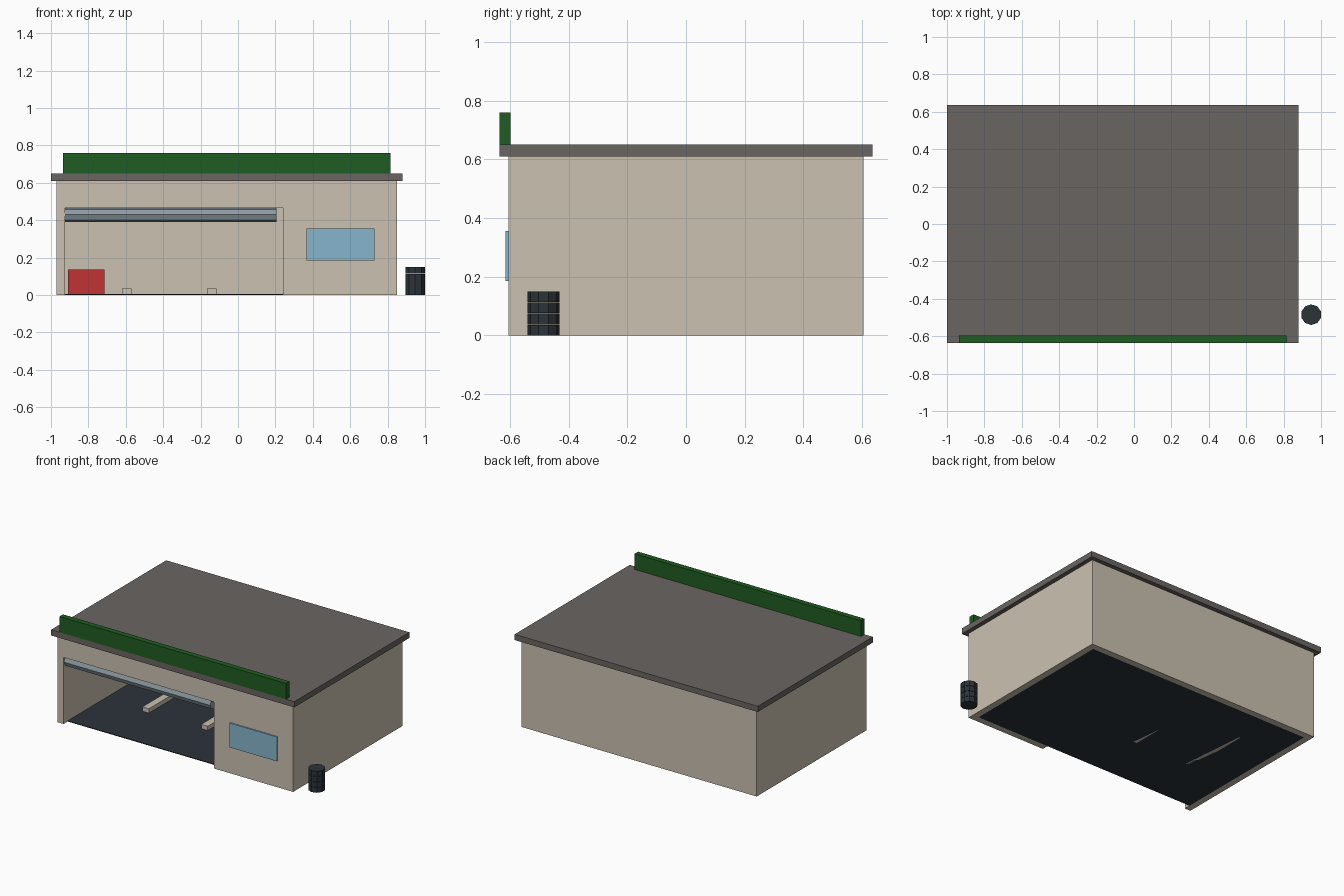
import bpy
from math import pi

if "Cube" in bpy.data.objects:
    bpy.data.objects.remove(bpy.data.objects["Cube"])


def material(name, hex_code):
    """Flat material from an sRGB hex string."""
    srgb = [int(hex_code[i:i + 2], 16) / 255 for i in (0, 2, 4)]
    colour = [c / 12.92 if c < 0.04 else ((c + 0.055) / 1.055) ** 2.4 for c in srgb] + [1]
    mat = bpy.data.materials.new(name)
    mat.use_nodes = True
    mat.diffuse_color = colour
    mat.node_tree.nodes["Principled BSDF"].inputs["Base Color"].default_value = colour
    return mat


beige = material("beige_wall", "cbc1b0")
grey = material("roof_grey", "6a6562")
green = material("sign_green", "205c22")
red = material("cabinet_red", "c03434")
blue = material("window_blue", "86b6cc")
slate = material("dark_slate", "2b3339")
steel = material("shutter_steel", "8e9ca4")


def finish(name, mat):
    obj = bpy.context.object
    obj.name = name
    if mat:
        obj.data.materials.append(mat)
    return obj


def box(name, x, y, z, mat=None):
    """Box from (min, max) pairs on each axis."""
    bpy.ops.mesh.primitive_cube_add(size=1, location=[sum(r) / 2 for r in (x, y, z)])
    obj = finish(name, mat)
    obj.scale = [r[1] - r[0] for r in (x, y, z)]
    bpy.ops.object.transform_apply(location=False, rotation=False, scale=True)
    return obj


def cylinder(name, sides, radius, depth, location, mat, rotation=(0, 0, 0)):
    bpy.ops.mesh.primitive_cylinder_add(vertices=sides, radius=radius, depth=depth,
                                        location=location, rotation=rotation)
    return finish(name, mat)


def cut(target, cutter):
    mod = target.modifiers.new("cut", 'BOOLEAN')
    mod.operation = 'DIFFERENCE'
    mod.solver = 'EXACT'
    mod.object = cutter
    bpy.context.view_layer.objects.active = target
    bpy.ops.object.modifier_apply(modifier=mod.name)
    bpy.data.objects.remove(cutter)


# Wall shell, hollowed out, with a wide door opening
inner_x, inner_y = (-0.925, 0.805), (-0.56, 0.56)
walls = box("walls", (-0.97, 0.85), (-0.605, 0.605), (0, 0.61), beige)
cut(walls, box("room_cutter", inner_x, inner_y, (-0.1, 0.7)))
cut(walls, box("door_cutter", (-0.925, 0.24), (-0.7, -0.5), (-0.1, 0.465)))

# Floor, roof slab and sign board
box("floor", inner_x, inner_y, (0, 0.005), slate)
box("roof", (-1, 0.88), (-0.635, 0.635), (0.61, 0.65), grey)
box("sign_board", (-0.935, 0.815), (-0.635, -0.597), (0.65, 0.76), green)

# Front window plate
box("window", (0.365, 0.73), (-0.614, -0.605), (0.185, 0.355), blue)

# Rolled-up shutter behind the lintel
cylinder("rolled_shutter", 8, 0.04, 1.13, (-0.36, -0.56, 0.43), steel, (0, pi / 2, 0))

# Service lift rails and tool cabinet inside
for side, x in (("right", -0.595), ("left", -0.14)):
    box(side + "_lift_rail", (x - 0.025, x + 0.025), (-0.17, 0.3), (0, 0.035), beige)
box("tool_cabinet", (-0.91, -0.715), (0.4, 0.5), (0, 0.135), red)

# Stack of tyres beside the building
for i in range(4):
    cylinder("tyre_%d" % (i + 1), 10, 0.055, 0.036,
             (0.9475, -0.485, 0.018 + i * 0.038), slate)
